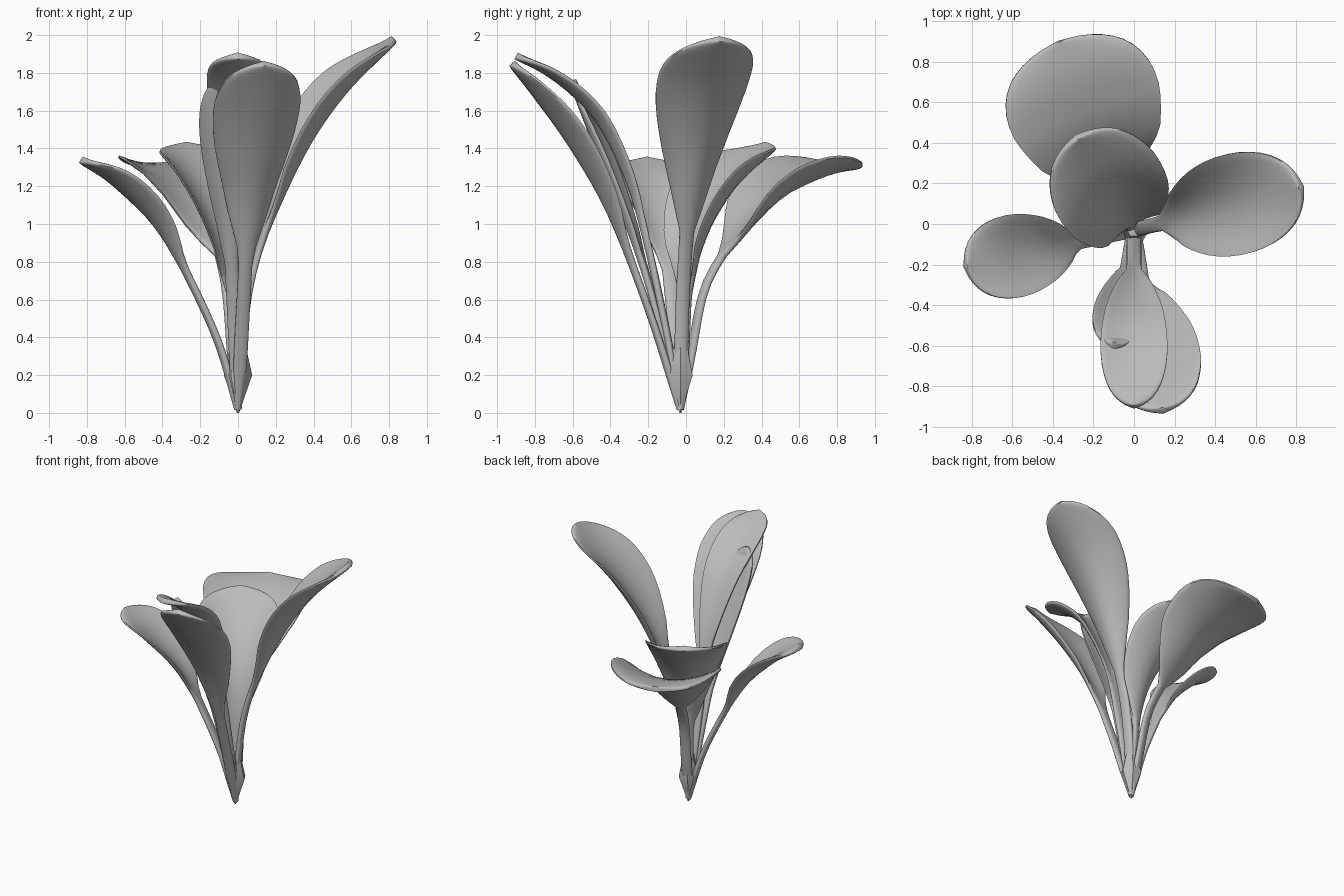
import bpy, bmesh, math
from mathutils import Vector

cube = bpy.data.objects.get("Cube")
if cube:
    bpy.data.objects.remove(cube, do_unlink=True)

leaf_grey = bpy.data.materials.new("leaf_grey")
leaf_grey.use_nodes = True
GREY = (0.5, 0.5, 0.5, 1)
leaf_grey.diffuse_color = GREY
leaf_grey.node_tree.nodes["Principled BSDF"].inputs["Base Color"].default_value = GREY

ROOT = Vector((0, -0.03, 0))
STATIONS, ACROSS = 28, 10
STEM_HALF, THICK = 0.036, 0.02


def finish(name, bm, angle):
    bmesh.ops.recalc_face_normals(bm, faces=bm.faces)
    mesh = bpy.data.meshes.new(name)
    bm.to_mesh(mesh)
    bm.free()
    mesh.materials.append(leaf_grey)
    obj = bpy.data.objects.new(name, mesh)
    bpy.context.collection.objects.link(obj)
    bpy.ops.object.select_all(action="DESELECT")
    obj.select_set(True)
    bpy.context.view_layer.objects.active = obj
    bpy.ops.object.shade_smooth_by_angle(angle=math.radians(angle))


def skin(bm, rings):
    # Bridge rings of points into a closed tube
    loops = [[bm.verts.new(p) for p in ring] for ring in rings]
    n = len(loops[0])
    for a, b in zip(loops, loops[1:]):
        for i in range(n):
            j = (i + 1) % n
            bm.faces.new((a[i], a[j], b[j], b[i]))
    bm.faces.new(loops[0])
    bm.faces.new(loops[-1])


def spline(points, t):
    # Smooth curve through points, t measured along their length
    lengths = [(b - a).length for a, b in zip(points, points[1:])]
    d = t * sum(lengths)
    k = 0
    while k < len(lengths) - 1 and d > lengths[k]:
        d -= lengths[k]
        k += 1
    f = min(d / lengths[k], 1)
    p1, p2 = points[k], points[k + 1]
    p0 = points[k - 1] if k else p1 * 2 - p2
    p3 = points[k + 2] if k + 2 < len(points) else p2 * 2 - p1
    m1, m2 = (p2 - p0) / 2, (p3 - p1) / 2
    return (p1 * (2 * f**3 - 3 * f**2 + 1) + m1 * (f**3 - 2 * f**2 + f)
            + p2 * (3 * f**2 - 2 * f**3) + m2 * (f**3 - f**2))


def outline(v, opening):
    # Blade width along its length, slow or fast to open
    return v**opening * max(0, 1 - v**3) ** 0.55


def leaf(name, tip, profile, half_width, cup, stem, opening=1.15):
    """Spoon leaf: profile holds (fraction of reach, height) along the midrib."""
    reach = Vector((tip[0], tip[1], 0)) - ROOT
    path = [ROOT + reach * s + Vector((0, 0, z)) for s, z in profile]
    side = Vector((-reach.y, reach.x, 0)).normalized()
    widest = max(outline(k / 50, opening) for k in range(50))
    us = [math.sin((k / ACROSS - 0.5) * math.pi) for k in range(ACROSS + 1)]
    rings = []
    for i in range(STATIONS + 1):
        t = math.sin(i / STATIONS * math.pi / 2)
        tangent = (spline(path, min(t + 0.01, 1)) - spline(path, max(t - 0.01, 0))).normalized()
        inward = tangent.cross(side).normalized()
        if inward.dot(reach) > 0:
            inward.negate()
        # Thin stem opening into a rounded blade that flattens at its tip
        v = max(0, (t - stem) / (1 - stem))
        blade = half_width * outline(v, opening) / widest
        stalk = STEM_HALF * min(1, 0.3 + t * 6) * (1 - v**6)
        w = max(blade, stalk, 0.012)
        bend = cup * w * min(1, v * 3) * (1 - v**4)
        centre = spline(path, t)

        def point(u, sign):
            h = sign * THICK * (0.3 + 0.7 * math.sqrt(max(0, 1 - u * u)))
            return centre + side * w * u + inward * (bend * u * u + h)

        rings.append([point(u, 1) for u in us] + [point(u, -1) for u in reversed(us)])
    bm = bmesh.new()
    skin(bm, rings)
    finish(name, bm, 50)


# Tall leaf leaning to the left side
leaf("left_tall_leaf", (0.825, 0.18),
     [(0, 0.02), (.03, .4), (.08, .7), (.18, .97), (.36, 1.3), (.51, 1.52), (.71, 1.74), (1, 1.98)],
     0.25, 0.55, 0.36)

# Broad low leaf at the back
leaf("back_broad_leaf", (-0.37, 0.9),
     [(0, 0.02), (.06, .3), (.12, .6), (.19, .76), (.31, .92), (.52, 1.13), (.68, 1.22), (.84, 1.28), (1, 1.31)],
     0.385, 0.4, 0.47, 0.85)

# Upright cupped leaf in front of the broad one
leaf("back_cupped_leaf", (-0.28, 0.43),
     [(0, 0.02), (.05, .4), (.1, .7), (.24, .95), (.45, 1.14), (.65, 1.26), (1, 1.42)],
     0.285, 0.65, 0.3)

# Slim leaf arching to the right side
leaf("right_leaf", (-0.83, -0.21),
     [(0, 0.02), (.12, .36), (.28, .66), (.43, .89), (.55, 1.03), (.68, 1.14), (.83, 1.25), (1, 1.34)],
     0.205, 0.45, 0.42)

# Three overlapping leaves at the front, the small one tucked between the others
leaf("front_inner_leaf", (0, -0.9),
     [(0, 0.02), (.1, .5), (.23, 1), (.33, 1.27), (.48, 1.53), (.64, 1.69), (.82, 1.81), (1, 1.89)],
     0.165, 0.4, 0.3, 1.6)
leaf("front_outer_leaf", (0.14, -0.92),
     [(0, 0.02), (.19, .55), (.41, 1.05), (.63, 1.4), (.85, 1.68), (1, 1.85)],
     0.23, 0.4, 0.33)
leaf("front_small_leaf", (-0.1, -0.6),
     [(0, 0.02), (.2, .5), (.4, .87), (.6, 1.17), (.8, 1.46), (1, 1.76)],
     0.13, 0.4, 0.3)

# Faceted bulb where the stems meet
bulb = bmesh.new()
skin(bulb, [[ROOT + Vector((r * math.cos(a), r * math.sin(a), z))
             for a in (k * math.pi / 3 for k in range(6))]
            for r, z in ((0.006, 0), (0.075, 0.2), (0.035, 0.38))])
finish("base_bulb", bulb, 30)
